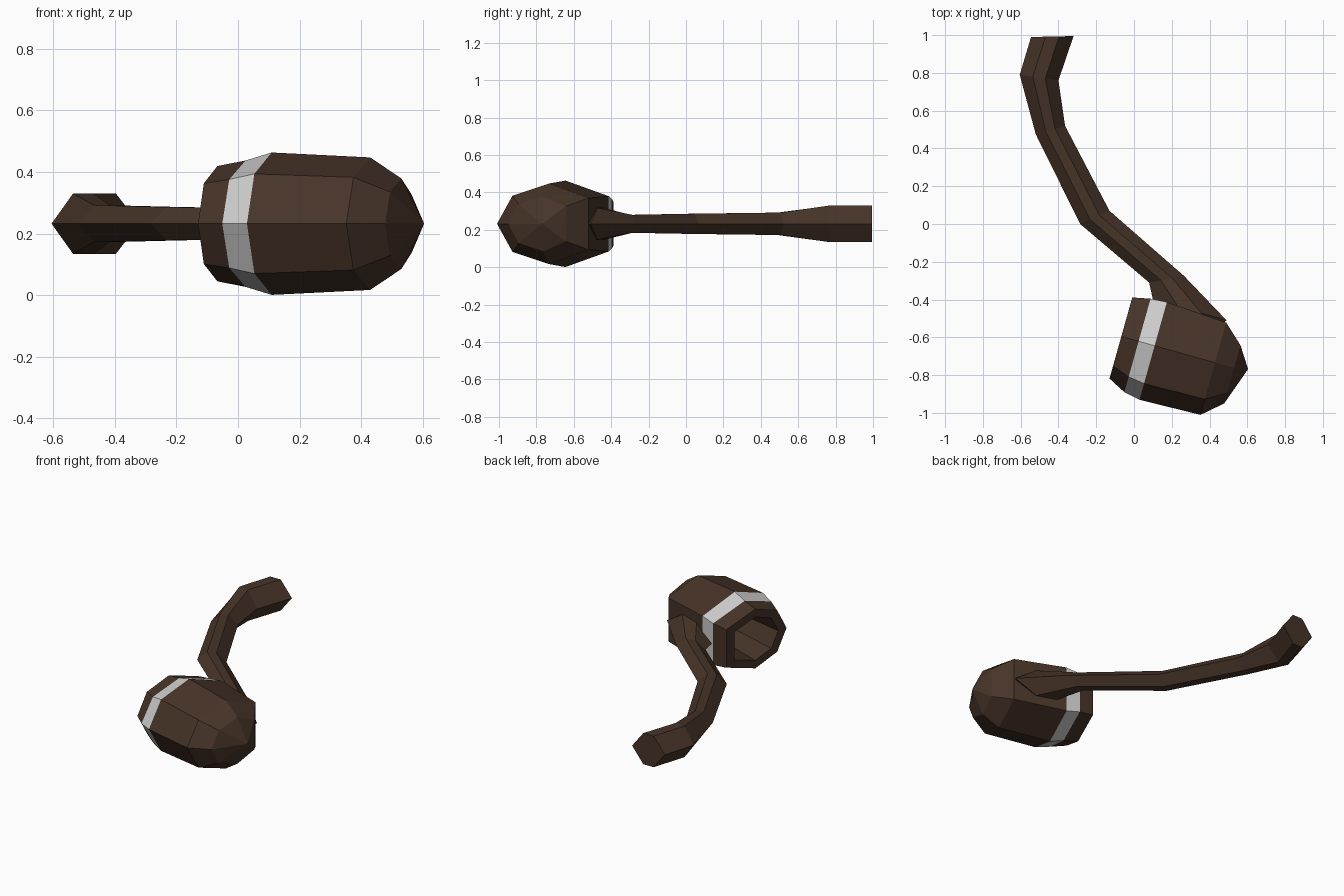
import bpy, bmesh
from mathutils import Vector

if "Cube" in bpy.data.objects:
    bpy.data.objects.remove(bpy.data.objects["Cube"])

Z = 0.232                                # height of the centre plane
AXIS = Vector((0.963, -0.27, 0))         # bowl axis, mouth to closed end
SIDE = Vector((0.27, 0.963, 0))          # across the bowl, towards the stem


def material(name, rgb):
    m = bpy.data.materials.new(name)
    m.diffuse_color = (*rgb, 1)
    m.use_nodes = True
    m.node_tree.nodes["Principled BSDF"].inputs["Base Color"].default_value = m.diffuse_color
    return m


def loft(name, rings, mats, band=None):
    """Skin closed rings in order, cap both ends, flat shaded."""
    bm = bmesh.new()
    loops = [[bm.verts.new(p) for p in r] for r in rings]
    for k, (a, b) in enumerate(zip(loops, loops[1:])):
        n = len(a)
        for i in range(n):
            j = (i + 1) % n
            f = bm.faces.new((a[i], a[j], b[j], b[i]))
            f.material_index = 1 if k == band else 0
    bm.faces.new(loops[0])
    bm.faces.new(loops[-1])
    bmesh.ops.remove_doubles(bm, verts=bm.verts, dist=1e-4)
    bmesh.ops.recalc_face_normals(bm, faces=bm.faces)
    me = bpy.data.meshes.new(name)
    bm.to_mesh(me)
    bm.free()
    for m in mats:
        me.materials.append(m)
    ob = bpy.data.objects.new(name, me)
    bpy.context.collection.objects.link(ob)
    return ob


wood = material("dark_wood", (0.062, 0.034, 0.021))
metal = material("grey_metal", (0.6, 0.6, 0.6))

# Bowl: seven-sided section, rounded in front and flat towards the stem
SECTION = [(-1, 0), (-0.7, 0.7), (0, 1), (1, 0.64), (1, -0.64), (0, -1), (-0.7, -0.7)]
MOUTH = Vector((-0.067, -0.595, Z))


def bowl_ring(d, front, back, high):
    c = MOUTH + AXIS * d
    return [c + SIDE * s * (front if s < 0 else back) + Vector((0, 0, z * high))
            for s, z in SECTION]


# distance along axis, front width, back width, half height
bowl_rings = [bowl_ring(*r) for r in (
    (0.62, 0.195, 0.125, 0.147),
    (0.515, 0.287, 0.22, 0.215),
    (0.183, 0.297, 0.24, 0.231),
    (0.095, 0.28, 0.234, 0.205),
    (0, 0.232, 0.214, 0.187),
    (0, 0.17, 0.155, 0.137),
    (0.30, 0.15, 0.135, 0.12))]
tip = Vector((0.604, -0.768, Z))
bowl = loft("bowl", [[tip + (p - tip) * 1e-6 for p in bowl_rings[0]]] + bowl_rings,
            [wood, metal], band=3)

# Stem: six-sided section swept along an S, given by left and right edges
stem_sections = [  # left x, y, right x, y, half height
    (-0.545, 0.99, -0.32, 0.995, 0.098),
    (-0.605, 0.79, -0.40, 0.76, 0.098),
    (-0.52, 0.475, -0.365, 0.52, 0.06),
    (-0.285, 0.0, -0.13, 0.07, 0.054),
    (0.08, -0.31, 0.265, -0.275, 0.048),
    (0.10, -0.40, 0.49, -0.51, 0.085),
    (0.12, -0.46, 0.45, -0.55, 0.085)]


def stem_ring(lx, ly, rx, ry, h):
    a, b = Vector((lx, ly, Z)), Vector((rx, ry, Z))
    up = Vector((0, 0, h))
    p, q = a.lerp(b, 0.34), a.lerp(b, 0.66)
    return [a, p + up, q + up, b, q - up, p - up]


loft("stem", [stem_ring(*s) for s in stem_sections], [wood])
